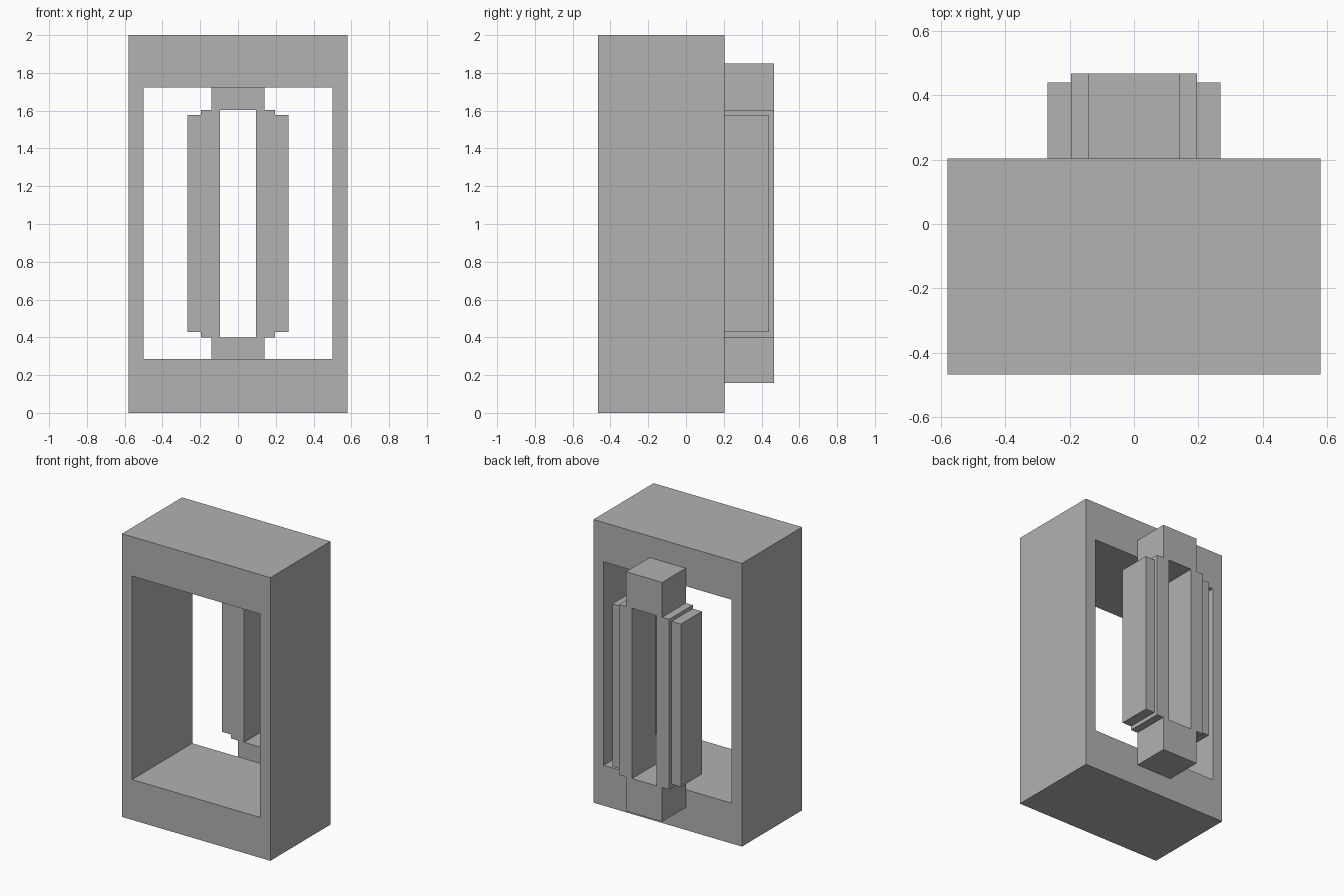
import bpy, bmesh

cube = bpy.data.objects.get("Cube")
if cube:
    bpy.data.objects.remove(cube, do_unlink=True)

grey = bpy.data.materials.new("plain grey")
grey.use_nodes = True
COLOUR = (0.445, 0.445, 0.445, 1)
grey.diffuse_color = COLOUR
grey.node_tree.nodes["Principled BSDF"].inputs["Base Color"].default_value = COLOUR

FRONT, MID, BACK = -0.467, 0.204, 0.467


def slab(name, xs, zs, y0, y1, keep=lambda col, row: True):
    """Extrude the kept cells of an x-z grid from y0 to y1."""
    bm = bmesh.new()
    grid = [[bm.verts.new((x, y0, z)) for z in zs] for x in xs]
    faces = []
    for i in range(len(xs) - 1):
        for j in range(len(zs) - 1):
            if keep(i, j):
                faces.append(bm.faces.new((grid[i][j], grid[i + 1][j],
                                           grid[i + 1][j + 1], grid[i][j + 1])))
    bmesh.ops.delete(bm, geom=[v for v in bm.verts if not v.link_faces], context='VERTS')
    ext = bmesh.ops.extrude_face_region(bm, geom=faces, use_keep_orig=True)
    moved = [g for g in ext["geom"] if isinstance(g, bmesh.types.BMVert)]
    bmesh.ops.translate(bm, verts=moved, vec=(0, y1 - y0, 0))
    bmesh.ops.recalc_face_normals(bm, faces=bm.faces)
    mesh = bpy.data.meshes.new(name)
    bm.to_mesh(mesh)
    bm.free()
    mesh.materials.append(grey)
    obj = bpy.data.objects.new(name, mesh)
    bpy.context.collection.objects.link(obj)
    return obj


# Deep rectangular frame, open through the middle
slab("frame", (-0.58, -0.5, 0.5, 0.58), (0, 0.285, 1.722, 2), FRONT, MID,
     lambda col, row: (col, row) != (1, 1))

# Slotted column on the back: narrow ends, wider middle with a tall slot
slab("slotted_column", (-0.196, -0.141, -0.095, 0.095, 0.141, 0.196),
     (0.158, 0.4, 1.603, 1.849), MID, BACK,
     lambda col, row: col != 2 if row == 1 else 1 <= col <= 3)

# Shallower pads along both sides of the column
for side, s in (("left", 1), ("right", -1)):
    slab(side + "_pad", sorted((s * 0.196, s * 0.268)), (0.428, 1.578), MID, 0.44)
